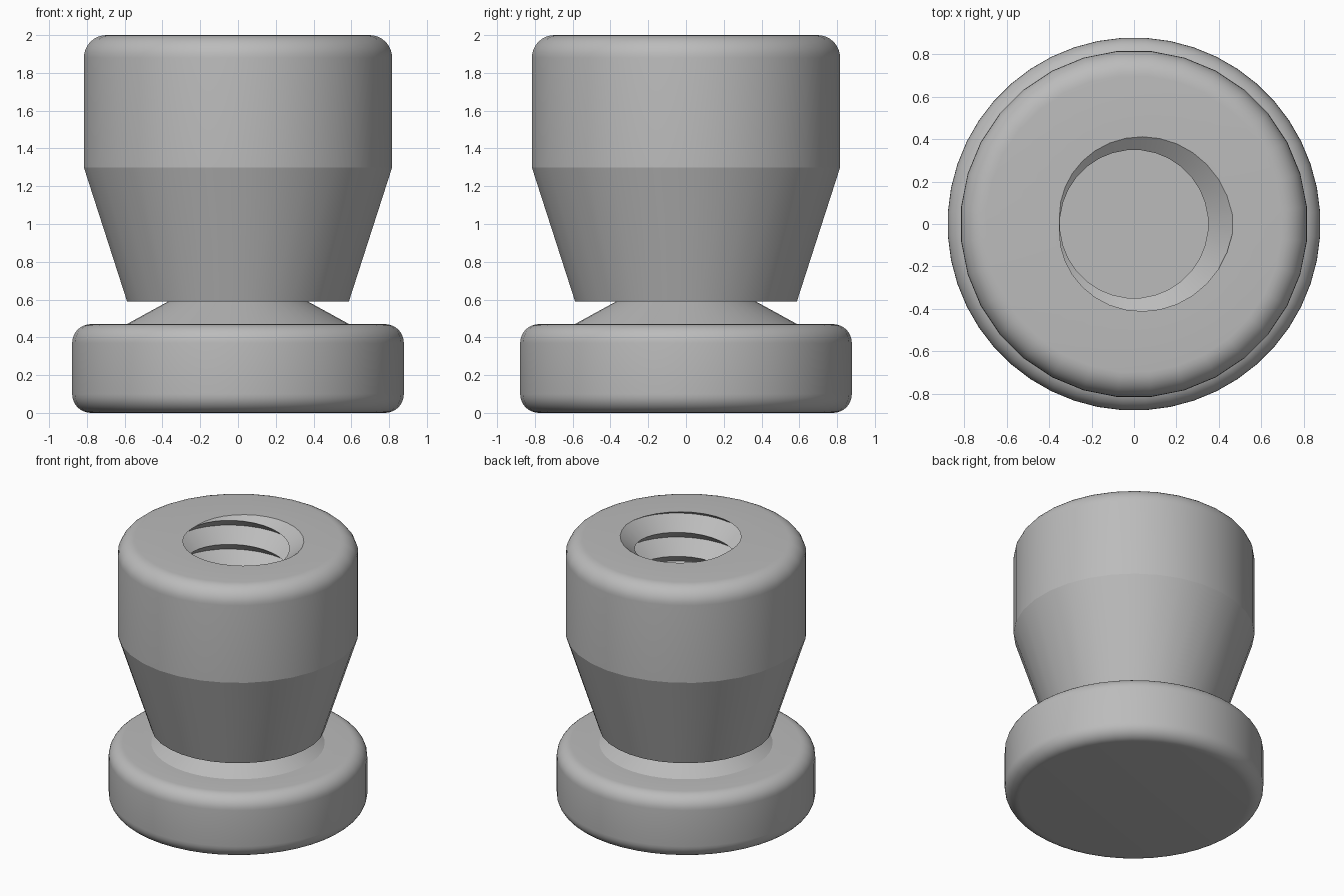
import bpy, bmesh, math

cube = bpy.data.objects.get("Cube")
if cube:
    bpy.data.objects.remove(cube, do_unlink=True)

GREY = (0.5, 0.5, 0.5, 1.0)
mat = bpy.data.materials.new("plain grey")
mat.use_nodes = True
mat.diffuse_color = GREY
mat.node_tree.nodes["Principled BSDF"].inputs["Base Color"].default_value = GREY


def fillet(cx, cz, radius, start, end, steps=8):
    """Points on a rounded edge, angles in degrees."""
    angles = [math.radians(start + (end - start) * i / steps) for i in range(steps + 1)]
    return [(cx + radius * math.cos(a), cz + radius * math.sin(a)) for a in angles]


def ring(point):
    return lambda angle: point


def revolve(name, rows, sides):
    """Sweep rows, each giving (radius, height) at an angle, round the z axis."""
    bm = bmesh.new()
    grid = []
    for j in range(sides + 1):
        a = 2 * math.pi * (j + 0.5) / sides
        column = []
        for row in rows:
            r, z = row(a)
            column.append(bm.verts.new((r * math.cos(a), r * math.sin(a), z)))
        grid.append(column)
    for left, right in zip(grid, grid[1:]):
        for k in range(len(rows) - 1):
            bm.faces.new((left[k], right[k], right[k + 1], left[k + 1]))
    bmesh.ops.remove_doubles(bm, verts=bm.verts[:], dist=0.0005)
    bmesh.ops.recalc_face_normals(bm, faces=bm.faces[:])
    mesh = bpy.data.meshes.new(name)
    bm.to_mesh(mesh)
    bm.free()
    mesh.materials.append(mat)
    obj = bpy.data.objects.new(name, mesh)
    bpy.context.collection.objects.link(obj)
    bpy.ops.object.select_all(action="DESELECT")
    obj.select_set(True)
    bpy.context.view_layer.objects.active = obj
    bpy.ops.object.shade_smooth_by_angle(angle=math.radians(15))
    return obj


# Rounded foot with a conical neck
foot = [(0, 0)] + fillet(0.78, 0.1, 0.1, -90, 0) + fillet(0.78, 0.37, 0.1, 0, 90)
foot += [(0.59, 0.47), (0.37, 0.59), (0, 0.59)]
revolve("foot", [ring(p) for p in foot], 48)

# Threaded hole: alternate root and crest rows climbing as a right-hand helix
TOP, FLOOR, PITCH = 2.0, 0.62, 0.18
ROOT, CREST = 0.47, 0.35


def thread(k):
    def at(angle):
        turn = angle / (2 * math.pi)
        z = min(TOP, max(FLOOR, TOP + PITCH * (turn + k / 2)))
        t = (z - TOP) / PITCH - turn
        return ROOT - 2 * (ROOT - CREST) * abs(t - round(t)), z
    return at


# Tapered body, rounded rim and the hole inside it
body = [(0, 0.59), (0.59, 0.59), (0.82, 1.3)] + fillet(0.7, 1.88, 0.12, 0, 90)
rows = [ring(p) for p in body]
rows += [thread(k) for k in range(2, -20, -1)]
rows.append(ring((0, FLOOR)))
revolve("threaded_body", rows, 32)
